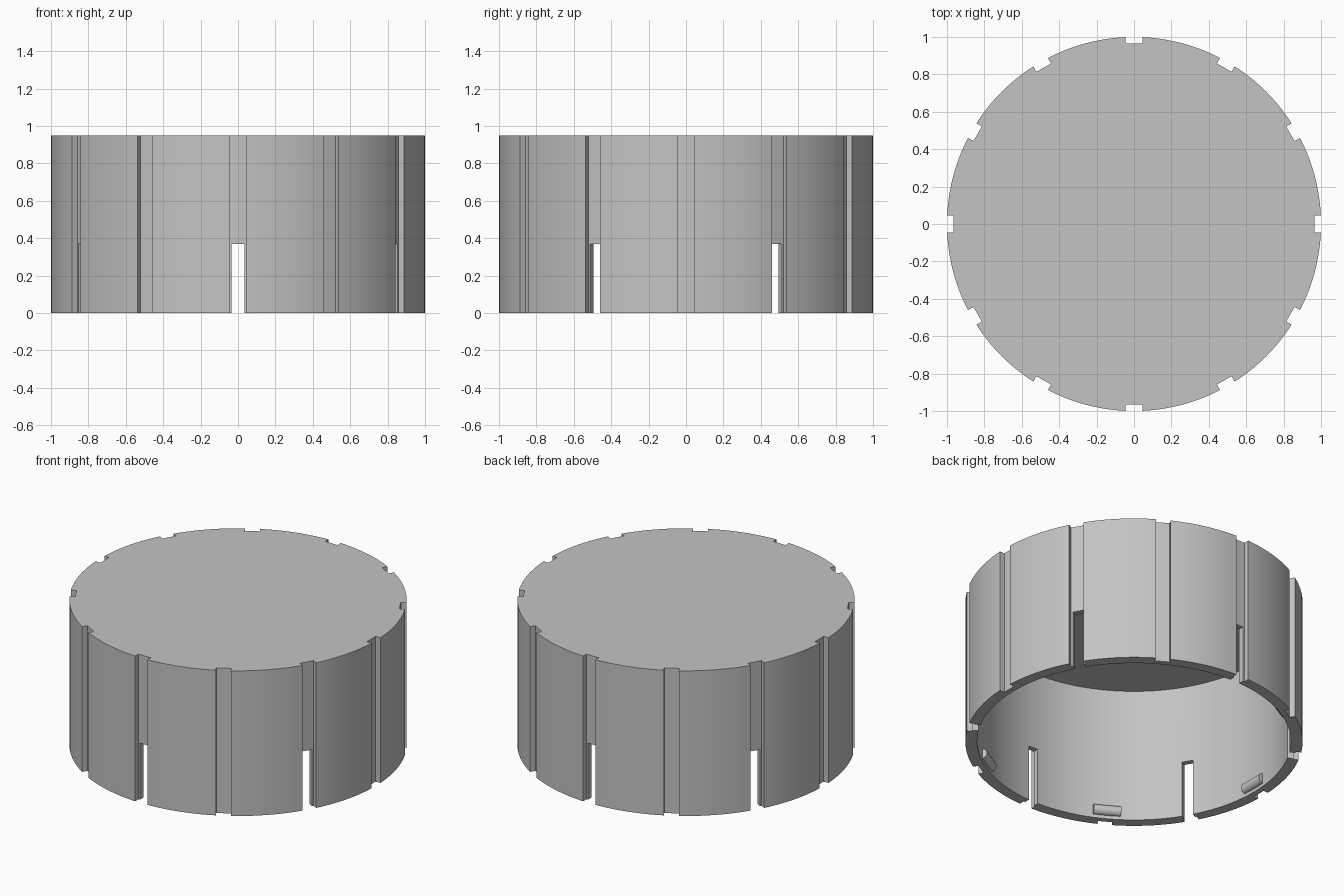
import bpy, bmesh, math
from mathutils import Matrix, Vector

if "Cube" in bpy.data.objects:
    bpy.data.objects.remove(bpy.data.objects["Cube"], do_unlink=True)

HEIGHT, WALL = 0.95, 0.07
INNER = 1 - WALL

grey = bpy.data.materials.new("plain_grey")
grey.use_nodes = True
colour = (0.55, 0.55, 0.55, 1)
grey.diffuse_color = colour
grey.node_tree.nodes["Principled BSDF"].inputs["Base Color"].default_value = colour


def make_object(name, bm):
    bmesh.ops.recalc_face_normals(bm, faces=bm.faces)
    mesh = bpy.data.meshes.new(name)
    bm.to_mesh(mesh)
    bm.free()
    mesh.materials.append(grey)
    obj = bpy.data.objects.new(name, mesh)
    bpy.context.collection.objects.link(obj)
    return obj


def box_ring(name, count, start, radius, size, z):
    """Boxes spaced evenly round the axis; size is radial, tangential, vertical."""
    bm = bmesh.new()
    for i in range(count):
        turn = Matrix.Rotation(start + math.tau * i / count, 4, "Z")
        place = Matrix.Translation((radius, 0, z)) @ Matrix.Diagonal((*size, 1))
        bmesh.ops.create_cube(bm, size=1, matrix=turn @ place)
    return make_object(name, bm)


def smooth(obj):
    bpy.ops.object.select_all(action="DESELECT")
    obj.select_set(True)
    bpy.context.view_layer.objects.active = obj
    bpy.ops.object.shade_smooth_by_angle(angle=math.radians(25))


# Hollow cap: one wall profile spun round the axis
bm = bmesh.new()
profile = [(0, HEIGHT), (1, HEIGHT), (1, 0), (INNER, 0),
           (INNER, HEIGHT - WALL), (0, HEIGHT - WALL)]
points = [bm.verts.new((r, 0, z)) for r, z in profile]
edges = [bm.edges.new(pair) for pair in zip(points, points[1:])]
bmesh.ops.spin(bm, geom=points + edges, cent=(0, 0, 0), axis=(0, 0, 1),
               angle=math.tau, steps=144, use_duplicate=False)
bmesh.ops.remove_doubles(bm, verts=bm.verts, dist=0.0005)
cap = make_object("cap_shell", bm)

# Twelve full-height grooves, and six slots open at the bottom
cutters = [
    box_ring("groove_cutter", 12, 0, 1.015, (0.1, 0.09, 1.4), HEIGHT / 2),
    box_ring("slot_cutter", 6, math.radians(30), 0.95, (0.2, 0.068, 0.74), 0),
]
bpy.context.view_layer.objects.active = cap
for cutter in cutters:
    cut = cap.modifiers.new(cutter.name, "BOOLEAN")
    cut.operation = "DIFFERENCE"
    cut.solver = "EXACT"
    cut.object = cutter
    bpy.ops.object.modifier_apply(modifier=cut.name)
    bpy.data.objects.remove(cutter, do_unlink=True)
smooth(cap)

# Six small rounded bumps inside the rim, midway between the slots
bm = bmesh.new()
for i in range(6):
    turn = Matrix.Rotation(math.tau * i / 6, 4, "Z")
    lie = Matrix.Translation((INNER, 0, 0.055)) @ Matrix.Rotation(math.pi / 2, 4, "X")
    bmesh.ops.create_cone(bm, cap_ends=True, segments=24, radius1=0.033,
                          radius2=0.033, depth=0.165, matrix=turn @ lie)
smooth(make_object("inner_bumps", bm))
